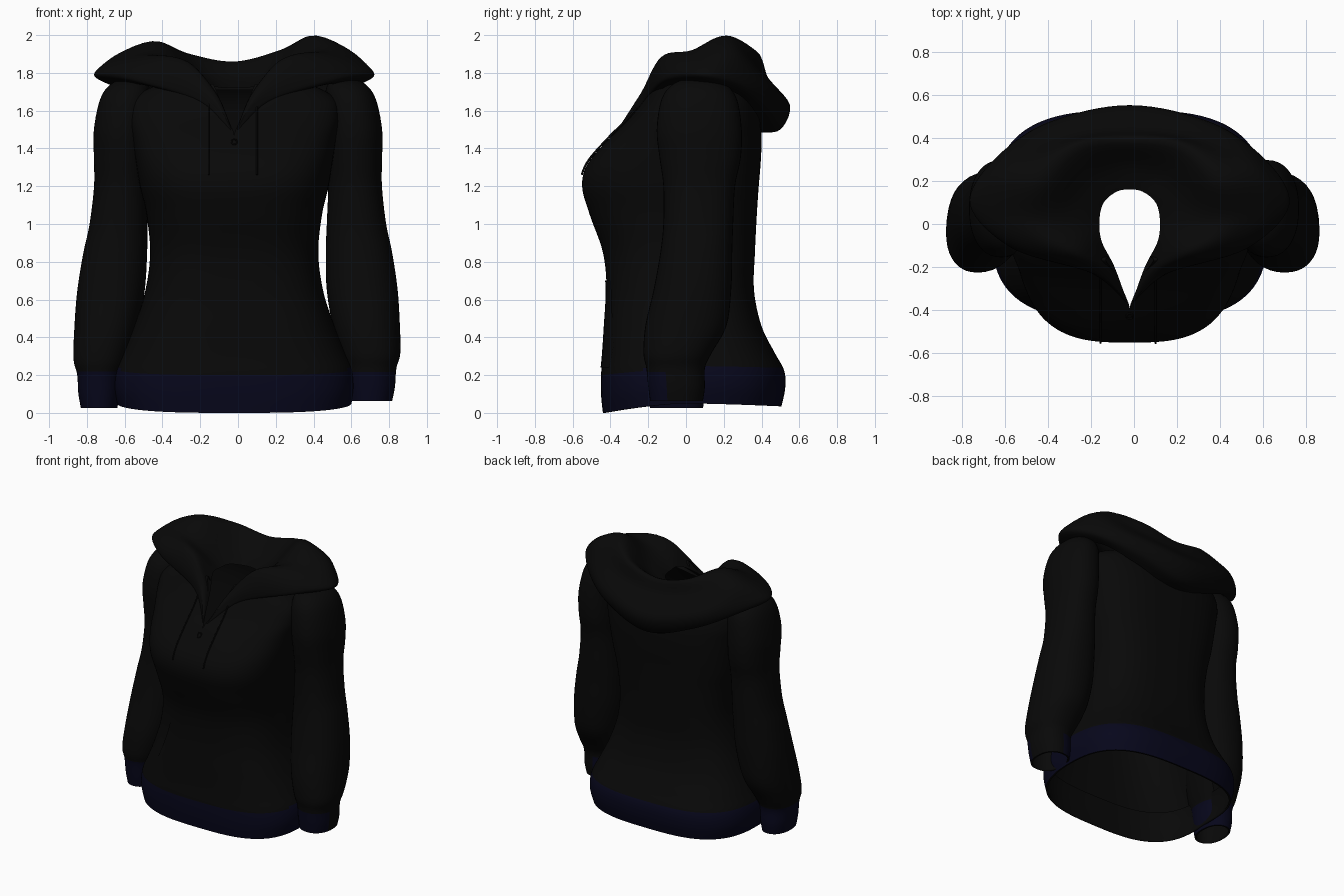
import bpy, bmesh, math

if "Cube" in bpy.data.objects:
    bpy.data.objects.remove(bpy.data.objects["Cube"])

def material(name, col):
    m = bpy.data.materials.new(name)
    m.diffuse_color = (*col, 1)
    m.use_nodes = True
    m.node_tree.nodes["Principled BSDF"].inputs["Base Color"].default_value = m.diffuse_color
    return m

BLACK = material("black cloth", (0.0025, 0.0025, 0.0025))
NAVY = material("navy ribbing", (0.002, 0.002, 0.011))
CX, N = -0.02, 3.0          # torso centre and squareness

def smooth(rows, steps):
    """Catmull-Rom through rows of equal-length number tuples."""
    out, last = [], len(rows) - 1
    for i in range(last):
        a, b, c, d = (rows[max(0, min(last, i + k))] for k in (-1, 0, 1, 2))
        for s in range(steps):
            t = s / steps
            out.append(tuple(0.5 * (2*q + (r-p)*t + (2*p-5*q+4*r-w)*t*t + (3*q-p-3*r+w)*t**3)
                             for p, q, r, w in zip(a, b, c, d)))
    out.append(tuple(rows[-1]))
    return out

def lookup(table, z):
    """Interpolated row of a table at height z."""
    for a, b in zip(table, table[1:]):
        if min(a[0], b[0]) <= z <= max(a[0], b[0]):
            t = (z - a[0]) / ((b[0] - a[0]) or 1)
            return [p + t * (q - p) for p, q in zip(a, b)]
    return table[0] if abs(z - table[0][0]) < abs(z - table[-1][0]) else table[-1]

def sheet(name, grid, closed=False, navy=None, hidden=None):
    """Skin a grid of points; navy(centre) picks ribbed faces, hidden(centre) drops faces."""
    bm = bmesh.new()
    vs = [[bm.verts.new(p) for p in row] for row in grid]
    n = len(grid[0])
    for a, b in zip(vs, vs[1:]):
        for j in range(n if closed else n - 1):
            k = (j + 1) % n
            bm.faces.new((a[j], a[k], b[k], b[j]))
    bmesh.ops.remove_doubles(bm, verts=bm.verts, dist=0.0004)
    bmesh.ops.recalc_face_normals(bm, faces=bm.faces)
    if hidden:
        bmesh.ops.delete(bm, geom=[f for f in bm.faces if hidden(f.calc_center_median())],
                         context='FACES')
    for f in bm.faces:
        f.smooth = True
        if navy and navy(f.calc_center_median()):
            f.material_index = 1
    me = bpy.data.meshes.new(name)
    bm.to_mesh(me)
    bm.free()
    me.materials.append(BLACK)
    me.materials.append(NAVY)
    bpy.context.collection.objects.link(bpy.data.objects.new(name, me))

# Torso: height, half width, front y, back y
TORSO = smooth([
    (0.00, .62, -.44, .505), (0.10, .64, -.45, .525), (0.20, .63, -.45, .52),
    (0.30, .59, -.44, .47), (0.45, .53, -.43, .40), (0.65, .47, -.42, .36),
    (0.85, .445, -.44, .365), (1.05, .465, -.51, .375), (1.20, .50, -.55, .385),
    (1.32, .52, -.52, .395), (1.45, .54, -.41, .40), (1.56, .56, -.30, .39),
    (1.66, .54, -.22, .36), (1.73, .42, -.18, .30), (1.74, .28, -.165, .23),
    (1.71, .20, -.16, .18)], 6)

# Sleeves: height, centre x, x radius, centre y, y radius
SLEEVE = smooth([
    (1.77, .56, .04, .07, .06), (1.74, .575, .10, .07, .14), (1.66, .595, .135, .07, .20),
    (1.50, .615, .148, .07, .225), (1.35, .618, .145, .075, .215), (1.20, .62, .142, .07, .19),
    (1.00, .63, .155, .065, .185), (0.85, .645, .172, .055, .19), (0.65, .665, .183, .035, .205),
    (0.45, .69, .172, .0, .215), (0.30, .715, .15, -.045, .18), (0.22, .72, .125, -.055, .155),
    (0.12, .72, .118, -.05, .15), (0.045, .718, .106, -.05, .14)], 5)

def lift(z, c):
    """The hem hangs lowest at the front centre; c is 1 at the front, -1 at the back."""
    return 0.05 * (1 - max(0, c) - 0.3 * max(0, -c)) * max(0, 1 - z / 0.6)

def hem_band(p):
    c = min(1, abs(p.y / (-.45 if p.y < 0 else .525))) ** (N / 2)
    if p.y > 0:
        return p.z < 0.245
    return p.z < 0.2 + 0.045 * (1 - c)

def in_sleeve(p):
    _, x, rx, y, ry = lookup(SLEEVE, p.z)
    return 1.2 < p.z < 1.7 and ((abs(p.x) - x) / rx) ** 2 + ((p.y - y) / ry) ** 2 < 0.85

def in_torso(p):
    _, w, yf, yb = lookup(TORSO, p.z)
    y = p.y / (yf if p.y < 0 else yb)
    return 1.2 < p.z < 1.7 and abs((p.x - CX) / w) ** N + abs(y) ** N < 0.85

def torso_grid(rows, inset=0.0):
    grid = []
    for z, w, yf, yb in rows:
        w, yf, yb = w - inset, yf + inset, yb - inset
        gap = max(0, z - 1.48) * 0.42            # V-shaped neck slit
        g = math.asin(min(1, gap / w) ** (N / 2))
        row = []
        for i in range(121):
            a = g + (2 * math.pi - 2 * g) * i / 120
            s, c = math.sin(a), math.cos(a)
            x = math.copysign(w * abs(s) ** (2 / N), s)
            y = (yf if c > 0 else yb) * abs(c) ** (2 / N)
            row.append((x + CX, y, z + lift(z, c)))
        grid.append(row)
    return grid

sheet("torso", torso_grid(TORSO), navy=hem_band, hidden=in_sleeve)

# Dark inside of the hem, turned in at the bottom edge
sheet("hem_lining", torso_grid(TORSO[:1]) + torso_grid(TORSO[:15], 0.012))

def front(x, z):
    """y of the torso front at x, z."""
    _, w, yf, _ = lookup(TORSO, z)
    return yf * max(0, 1 - abs((x - CX) / w) ** N) ** (1 / N)

def sleeve(name, side):
    def ring(row, inset=0.0):
        z, x, rx, y, ry = row
        low = max(0, 1 - z / 1.2)
        cx = side * x - 0.018 * low
        rx, ry = rx + 0.01 * side * low - inset, ry - inset
        out = []
        for i in range(40):
            c, s = math.cos(2 * math.pi * i / 40), math.sin(2 * math.pi * i / 40)
            out.append((cx + rx * math.copysign(abs(c) ** 0.9, c),
                        y + ry * math.copysign(abs(s) ** 0.9, s),
                        z + 0.02 * low * side))
        return out
    def cuff(c):
        patch = side > 0 and c.x > 0.70 and c.y > -0.1   # dark outer patch
        return c.z < 0.22 and not patch
    sheet(name, [ring(r) for r in SLEEVE], True, cuff, in_torso)
    sheet(name + "_cuff_lining", [ring(SLEEVE[-1])] +
          [ring(r, 0.012) for r in reversed(SLEEVE[-11:])], True)

sleeve("right_sleeve", 1)
sleeve("left_sleeve", -1)

# Hood lying open on the shoulders: sections from neck seam over the crest to underside
HALF = [
    [(.008, -.372, 1.485)] * 7,
    [(.07, -.20, 1.65), (.09, -.23, 1.68), (.12, -.24, 1.69), (.14, -.24, 1.685),
     (.16, -.235, 1.67), (.18, -.225, 1.65), (.19, -.20, 1.64)],
    [(.13, -.08, 1.73), (.22, -.13, 1.85), (.32, -.13, 1.885), (.43, -.13, 1.85),
     (.52, -.12, 1.80), (.54, -.11, 1.76), (.45, -.10, 1.73)],
    [(.14, .02, 1.73), (.27, .0, 1.84), (.45, .03, 1.92), (.62, .06, 1.885),
     (.73, .08, 1.81), (.72, .09, 1.77), (.60, .06, 1.74)],
    [(.12, .10, 1.73), (.25, .12, 1.83), (.40, .20, 1.995), (.56, .26, 1.93),
     (.62, .29, 1.82), (.63, .29, 1.73), (.54, .27, 1.69)],
    [(.06, .15, 1.72), (.14, .23, 1.78), (.24, .36, 1.92), (.31, .395, 1.82),
     (.38, .465, 1.71), (.37, .45, 1.61), (.32, .38, 1.57)],
    [(0, .16, 1.72), (0, .27, 1.77), (0, .39, 1.86), (0, .44, 1.765),
     (0, .55, 1.63), (0, .50, 1.50), (0, .39, 1.485)]]
sections = HALF + [[(-x, y, z - 0.03 * max(0, z - 1.8) / 0.2) for x, y, z in s]
                   for s in reversed(HALF[:-1])]
flat = [sum((tuple(p) for p in smooth(s, 5)), ()) for s in sections]
hood = [[(r[i] + CX, r[i + 1], r[i + 2]) for i in range(0, len(r), 3)] for r in smooth(flat, 8)]
sheet("hood", hood)

# Kangaroo pocket following the front
rows = []
for i in range(17):
    z = 0.24 + 0.46 * i / 16
    hw = 0.40 - 0.14 * max(0, (z - 0.36) / 0.34) ** 0.8
    rows.append([(CX + hw * t / 12, front(CX + hw * t / 12, z) - 0.006, z)
                 for t in range(-12, 13)])
sheet("pocket", rows)

# Drawstrings
def cord(name, pts, r, cyclic=False):
    cu = bpy.data.curves.new(name, 'CURVE')
    cu.dimensions = '3D'
    cu.bevel_depth, cu.bevel_resolution, cu.use_fill_caps = r, 2, True
    sp = cu.splines.new('POLY')
    sp.points.add(len(pts) - 1)
    for p, q in zip(sp.points, pts):
        p.co = (*q, 1)
    sp.use_cyclic_u = cyclic
    cu.materials.append(BLACK)
    bpy.context.collection.objects.link(bpy.data.objects.new(name, cu))

for name, x in (("left_drawstring", -0.155), ("right_drawstring", 0.10)):
    zs = [1.68 - 0.42 * i / 14 for i in range(15)]
    cord(name, [(x, front(x, z) - 0.01, z) for z in zs], 0.005)

# Small ring under the neck slit
ring = []
for i in range(16):
    a = 2 * math.pi * i / 16
    x, z = CX + 0.014 * math.cos(a), 1.435 + 0.014 * math.sin(a)
    ring.append((x, front(x, z) - 0.004, z))
cord("neck_eyelet", ring, 0.004, True)
